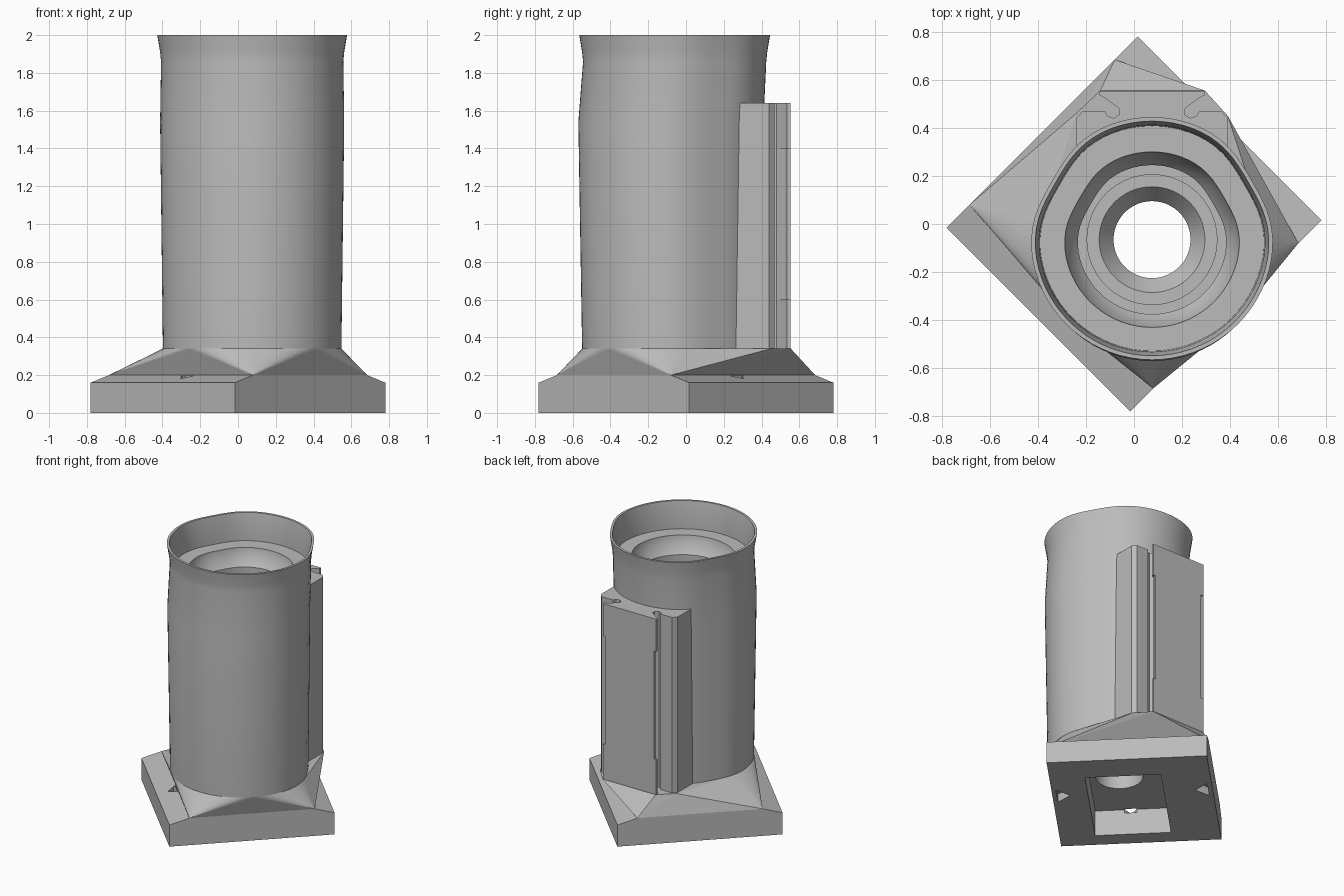
import bpy, bmesh, math
from mathutils import Vector

cube = bpy.data.objects.get("Cube")
if cube:
    bpy.data.objects.remove(cube, do_unlink=True)

grey = bpy.data.materials.new("plain_grey")
grey.use_nodes = True
GREY = (0.5, 0.5, 0.5, 1)
grey.diffuse_color = GREY
grey.node_tree.nodes["Principled BSDF"].inputs["Base Color"].default_value = GREY

CX, CY = 0.075, -0.065      # axis of the tube
D = math.sqrt(0.5)


def diag(u, v, z):
    """Point in the frame of the turned base: u to front right, v to front left."""
    return Vector(((v - u) * D, -(u + v) * D, z))


def finish(name, bm, smooth=False):
    bmesh.ops.recalc_face_normals(bm, faces=bm.faces)
    me = bpy.data.meshes.new(name)
    bm.to_mesh(me)
    bm.free()
    ob = bpy.data.objects.new(name, me)
    bpy.context.collection.objects.link(ob)
    me.materials.append(grey)
    if smooth:
        bpy.ops.object.select_all(action='DESELECT')
        ob.select_set(True)
        bpy.context.view_layer.objects.active = ob
        bpy.ops.object.shade_smooth_by_angle(angle=math.radians(25))
    return ob


def hull(name, points):
    bm = bmesh.new()
    for p in points:
        bm.verts.new(p)
    res = bmesh.ops.convex_hull(bm, input=bm.verts)
    loose = {g for g in res["geom_interior"] if isinstance(g, bmesh.types.BMVert)}
    bmesh.ops.delete(bm, geom=list(loose), context='VERTS')
    bmesh.ops.dissolve_limit(bm, angle_limit=0.002, verts=bm.verts, edges=bm.edges)
    return finish(name, bm)


def prism(name, outline, z0, z1):
    bm = bmesh.new()
    face = bm.faces.new([bm.verts.new((x, y, z0)) for x, y in outline])
    ext = bmesh.ops.extrude_face_region(bm, geom=[face], use_keep_orig=True)
    verts = [g for g in ext["geom"] if isinstance(g, bmesh.types.BMVert)]
    bmesh.ops.translate(bm, verts=verts, vec=(0, 0, z1 - z0))
    return finish(name, bm)


def cut(target, cutter):
    cutter.hide_render = True
    cutter.hide_set(True)
    mod = target.modifiers.new("cut", 'BOOLEAN')
    mod.operation = 'DIFFERENCE'
    mod.solver = 'EXACT'
    mod.object = cutter


def ring(r, z, cy=CY, n=72):
    """Round section, slightly flattened on its two back flanks."""
    pts = []
    for i in range(n):
        a = 2 * math.pi * i / n
        side = abs(math.degrees(math.atan2(math.sin(a), abs(math.cos(a)))) - 30)
        k = r * (1 - 0.05 * math.exp(-(side / 20) ** 2)) if r > 0.28 else r
        pts.append(Vector((CX + k * math.cos(a), cy + k * math.sin(a), z)))
    return pts


def lathe(name, profile):
    bm = bmesh.new()
    rows = [[bm.verts.new(p) for p in ring(*step)] for step in profile]
    for a, b in zip(rows, rows[1:] + rows[:1]):
        for i in range(len(a)):
            j = (i + 1) % len(a)
            bm.faces.new((a[i], a[j], b[j], b[i]))
    return finish(name, bm, True)


# Hollow tube with flared rim, inner shelf, funnel and drilled floor
lathe("tube", [
    (0.475, 0.34, -0.075), (0.49, 1.54, -0.08), (0.485, 1.86, -0.06), (0.49, 1.91, -0.06),
    (0.505, 2.0, -0.06), (0.488, 2.0, -0.06), (0.472, 1.91, -0.06), (0.468, 1.8, -0.06),
    (0.365, 1.8), (0.36, 1.76), (0.325, 1.7), (0.31, 1.68), (0.31, 0.5),
    (0.27, 0.5), (0.27, 0.46), (0.22, 0.46), (0.16, 0.38), (0.16, 0.34)])

# Turned square base slab with two bevelled ledges
U, V, UI = 0.563, 0.54, 0.427
corners = [(su, sv) for su in (-1, 1) for sv in (-1, 1)]
slab = hull("base_slab", [diag(su * U, sv * V, z) for su, sv in corners for z in (0, 0.16)]
            + [diag(su * UI, sv * V, 0.2) for su, sv in corners])

# Transition from the square base to the round tube and its mount
collar = hull("base_transition", [diag(su * UI, sv * V, 0.2) for su, sv in corners]
              + ring(0.475, 0.34, -0.075)
              + [Vector((x, y, 0.34)) for x, y in
                 ((-0.14, 0.555), (0.295, 0.555), (0.39, 0.45), (-0.24, 0.46))])

# Recess under the base and the bore above it
recess = hull("recess_cutter", [diag(u, v, z) for u in (-0.34, 0.44)
                                for v in (-0.21, 0.3) for z in (-0.1, 0.19)])
bore = prism("bore_cutter", [p.xy for p in ring(0.16, 0)], 0.1, 0.45)
cut(slab, recess)
cut(slab, bore)
cut(collar, bore)

# Triangular marks in the bottom edges and on the ledges
for i, s in enumerate((-1, 1)):
    mark = hull(f"bottom_mark_cutter_{i}", [diag(u, s * v, z) for z in (-0.05, 0.06)
                for u, v in ((-0.19, 0.51), (-0.03, 0.51), (-0.11, 0.42))])
    cut(slab, mark)
    mark = hull(f"ledge_mark_cutter_{i}", [diag(s * u, v, z) for z in (0.165, 0.25)
                for u, v in ((0.43, 0.01), (0.43, 0.11), (0.49, 0.06))])
    cut(slab, mark)


# Dovetail mount on the back, its flange a little narrower at mid height
def mount_outline(flange):
    half = [(0.315, 0.1), (0.315, 0.44), (0.29, 0.468), (0.195, 0.468), (0.185, 0.45),
            (0.16, 0.44), (0.137, 0.455), (0.137, 0.48), (flange - 0.02, 0.525),
            (flange, 0.535), (flange, 0.553)]
    return [(CX + x, y) for x, y in half] + [(CX - x, y) for x, y in reversed(half)]


levels = (0.34, 0.6, 1.4, 1.64)
for i, name in enumerate(("lower", "middle", "upper")):
    part = prism(f"mount_{name}", mount_outline(0.2 if i == 1 else 0.218),
                 levels[i], levels[i + 1])
    # Keep the tube hollow behind the mount
    if i == 0:
        core = prism("core_cutter", [p.xy for p in ring(0.4, 0, -0.07)], 0.2, 1.8)
    cut(part, core)
